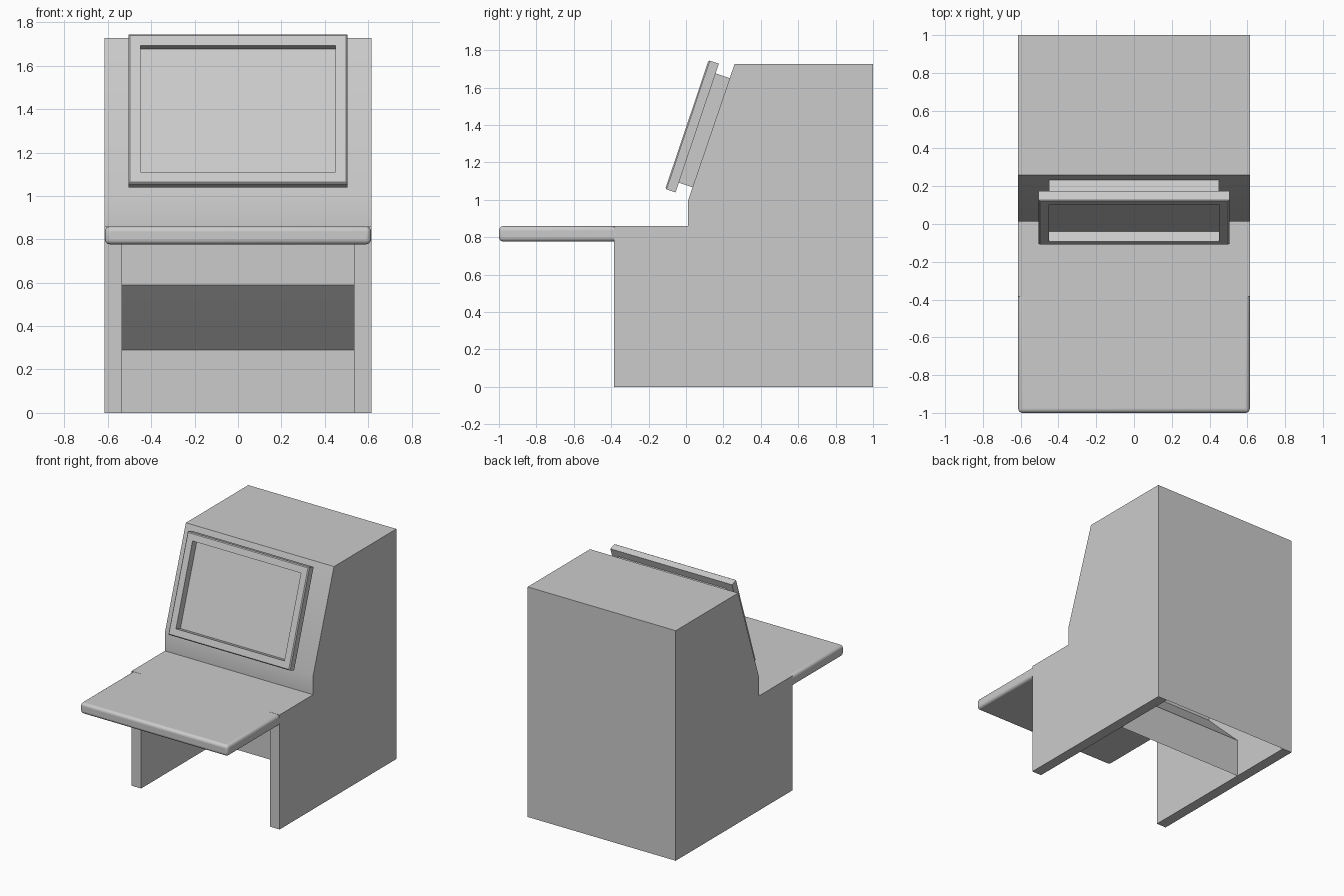
import bpy, bmesh, math
from mathutils import Matrix, Vector

if "Cube" in bpy.data.objects:
    bpy.data.objects.remove(bpy.data.objects["Cube"])

W, WI = 0.615, 0.535          # outer and inner half widths of the cabinet


def finish(name, bm, bevel=0, segs=3, matrix=None, smooth=30):
    bmesh.ops.remove_doubles(bm, verts=bm.verts, dist=1e-5)
    bmesh.ops.recalc_face_normals(bm, faces=bm.faces)
    me = bpy.data.meshes.new(name)
    bm.to_mesh(me)
    bm.free()
    ob = bpy.data.objects.new(name, me)
    bpy.context.collection.objects.link(ob)
    if matrix:
        ob.matrix_world = matrix
    if bevel:
        m = ob.modifiers.new("bevel", 'BEVEL')
        m.width, m.segments, m.limit_method = bevel, segs, 'ANGLE'
    bpy.context.view_layer.objects.active = ob
    ob.select_set(True)
    bpy.ops.object.shade_smooth_by_angle(angle=math.radians(smooth))
    ob.select_set(False)
    return ob


def face(bm, pts):
    bm.faces.new([bm.verts.new(p) for p in pts])


def strip(bm, x0, x1, pts):
    # sheet following a (y, z) path between two x positions
    for (ya, za), (yb, zb) in zip(pts, pts[1:]):
        face(bm, [(x0, ya, za), (x1, ya, za), (x1, yb, zb), (x0, yb, zb)])


def box(name, lo, hi, **kw):
    bm = bmesh.new()
    lo, hi = Vector(lo), Vector(hi)
    bmesh.ops.create_cube(bm, size=1, matrix=Matrix.Translation((lo + hi) / 2)
                          @ Matrix.Diagonal((*(hi - lo), 1)))
    return finish(name, bm, **kw)


# cabinet: full-width skin plus two thick side walls, open underneath
skin = [(1, 0), (1, 1.727), (0.26, 1.727), (0.012, 1.0), (0.012, 0.86), (-0.385, 0.86)]
bm = bmesh.new()
strip(bm, -W, W, skin)
for s in (-1, 1):
    for x in (W, WI):
        face(bm, [(s * x, y, z) for y, z in skin + [(-0.385, 0)]])
    strip(bm, s * WI, s * W, [(-0.385, 0.86), (-0.385, 0), (1, 0)])
finish("cabinet", bm)

# legroom panel: thin folded sheet between the side walls
bm = bmesh.new()
strip(bm, -WI, WI, [(0.5, 0), (0.5, 0.29), (0.28, 0.5), (0.19, 0.59),
                    (0.19, 0.777), (-0.385, 0.777)])
finish("legroom_panel", bm, smooth=5)

# control shelf with rounded edges
box("control_shelf", (-0.613, -1, 0.777), (0.613, -0.36, 0.859), bevel=0.022, segs=4)

# tilted screen assembly, local y points into the cabinet
tilt = Matrix.Translation((0, 0.005, 1.402)) @ Matrix.Rotation(math.radians(-18.6), 4, 'X')
HX, HZ, B, D = 0.505, 0.363, 0.055, 0.058


def rect(hx, hz, y):
    return [(-hx, y, -hz), (hx, y, -hz), (hx, y, hz), (-hx, y, hz)]


# screen bezel: rectangular ring
bm = bmesh.new()
e = 0.007
loops = [rect(HX - B, HZ - B, 0), rect(HX - e, HZ - e, 0), rect(HX, HZ, e),
         rect(HX, HZ, D), rect(HX - B, HZ - B, D)]
for a, b in zip(loops, loops[1:] + loops[:1]):
    for i in range(4):
        j = (i + 1) % 4
        face(bm, [a[i], a[j], b[j], b[i]])
finish("screen_bezel", bm, matrix=tilt)

# screen block joining the bezel to the sloped cabinet front
box("screen_block", (-0.451, D - 0.002, -HZ + B), (0.451, 0.14, HZ - B), matrix=tilt)
